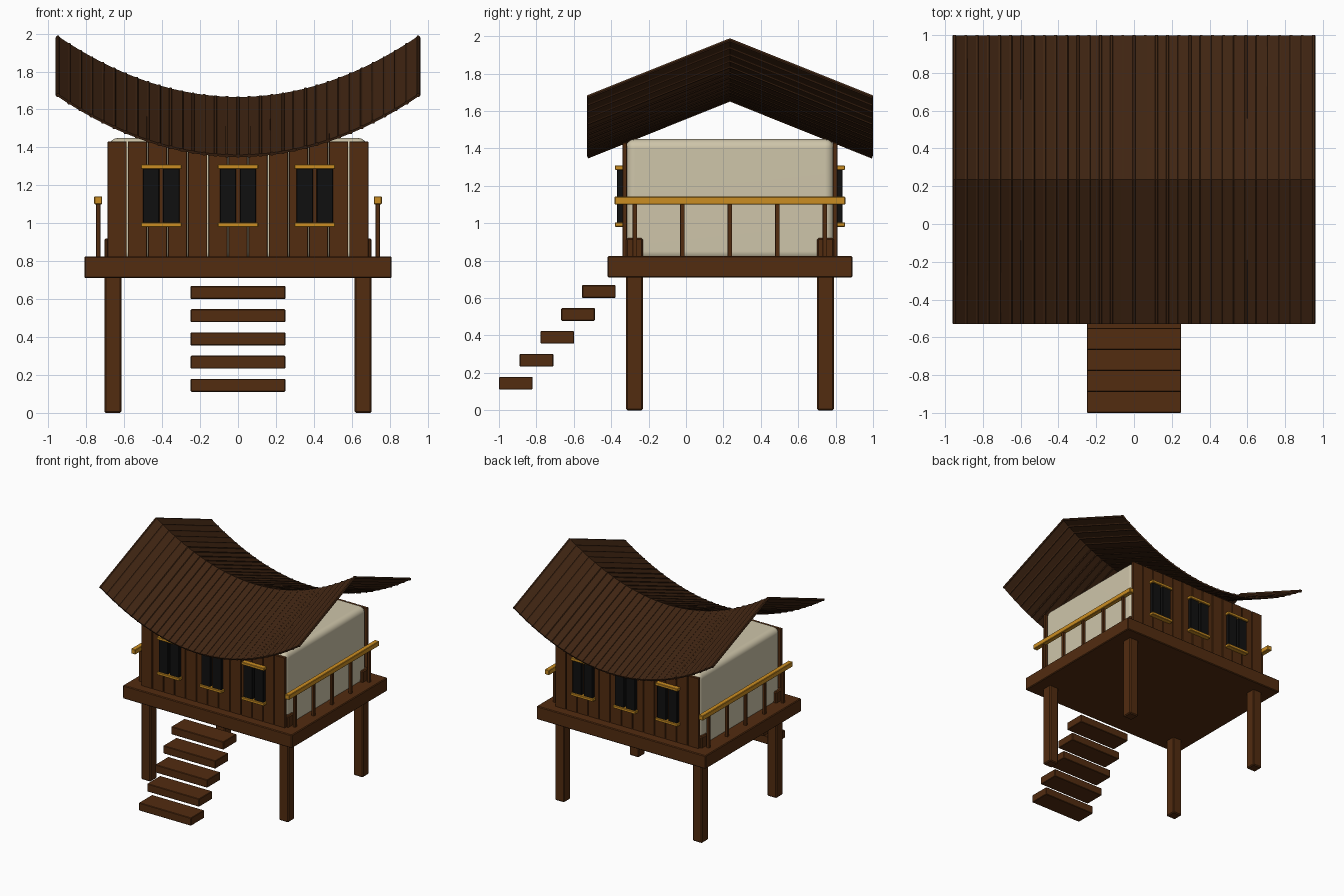
import bpy
import bmesh
from mathutils import Vector

cube = bpy.data.objects.get("Cube")
if cube:
    bpy.data.objects.remove(cube, do_unlink=True)


def material(name, r, g, b):
    m = bpy.data.materials.new(name)
    m.use_nodes = True
    m.diffuse_color = (r, g, b, 1)
    bsdf = m.node_tree.nodes["Principled BSDF"]
    bsdf.inputs["Base Color"].default_value = (r, g, b, 1)
    bsdf.inputs["Roughness"].default_value = 0.8
    return m


WOOD = material("brown_wood", 0.085, 0.025, 0.005)
THATCH = material("dark_roof_wood", 0.05, 0.018, 0.006)
PLASTER = material("cream_plaster", 0.62, 0.56, 0.40)
GOLD = material("golden_trim", 0.60, 0.27, 0.016)
GLASS = material("black_shutter", 0.005, 0.005, 0.005)

MID = 0.235  # y of the house centre line


def finish(bm, name, mat):
    mesh = bpy.data.meshes.new(name)
    bmesh.ops.recalc_face_normals(bm, faces=bm.faces)
    bm.to_mesh(mesh)
    bm.free()
    mesh.materials.append(mat)
    ob = bpy.data.objects.new(name, mesh)
    bpy.context.collection.objects.link(ob)
    return ob


def box(name, xs, ys, zs, mat, bevel=0.004, segments=1):
    """Box from its ranges along x, y and z, with softened edges."""
    bm = bmesh.new()
    bmesh.ops.create_cube(bm, size=1)
    for v in bm.verts:
        v.co = [r[0] if c < 0 else r[1] for c, r in zip(v.co, (xs, ys, zs))]
    if bevel:
        bmesh.ops.bevel(bm, geom=bm.edges[:], offset=bevel, segments=segments,
                        profile=0.5, affect='EDGES')
    return finish(bm, name, mat)


def span(centre, half):
    return (centre - half, centre + half)


# Deck, posts and house body
box("deck", span(0, 0.81), span(MID, 0.655), (0.71, 0.825), WOOD, 0.006)
for x in (-0.66, 0.66):
    for y in (MID - 0.51, MID + 0.51):
        box("post", span(x, 0.045), span(y, 0.045), (0, 0.92), WOOD, 0.008)
body = box("house_body", span(0, 0.682), span(MID, 0.558), (0.80, 1.45), PLASTER, 0.05, 4)
for poly in body.data.polygons:
    poly.use_smooth = True
body.modifiers.new("weighted", 'WEIGHTED_NORMAL')

# Plank walls and windows, front and back
PLANKS = 13
PITCH = 1.38 / PLANKS
for side, label in ((-1, "front"), (1, "back")):
    def depth(a, b):
        return tuple(sorted((MID + side * a, MID + side * b)))
    for i in range(PLANKS):
        x = (i - (PLANKS - 1) / 2) * PITCH
        box(label + "_wall_plank", span(x, PITCH / 2 - 0.003), depth(0.55, 0.575),
            (0.81, 1.43), WOOD, 0.002)
    for x in (-0.405, 0, 0.405):
        for s in (-1, 1):
            box(label + "_shutter", span(x + s * 0.053, 0.043), depth(0.57, 0.603),
                (0.99, 1.30), GLASS, 0.003)
        for z in (0.993, 1.297):
            box(label + "_window_bar", span(x, 0.107), depth(0.57, 0.615),
                span(z, 0.012), GOLD, 0.003)

# Side railings
for x in (-0.737, 0.737):
    box("handrail", span(x, 0.021), span(MID, 0.617), (1.10, 1.142), GOLD)
    for i in range(-2, 3):
        box("baluster", span(x, 0.012), span(MID + i * 0.254, 0.012), (0.81, 1.105), WOOD, 0.002)

# Floating stairs
for i in range(5):
    y, z = -0.91 + i * 0.111, 0.145 + i * 0.1225
    box("step", span(0, 0.25), span(y, 0.09), span(z, 0.034), WOOD)

# Saddle roof: a sagging sheet with round battens running down both slopes
HALF = 0.762
RIBS = 33


def roof_point(x, t):
    """t runs from -1 at the front eave, 0 at the ridge, to 1 at the back eave."""
    return Vector((x, MID + t * HALF, 1.66 + 0.354 * x * x - 0.305 * abs(t)))


rib_x = [-0.95 + 1.9 * i / (RIBS - 1) for i in range(RIBS)]
bm = bmesh.new()
rows = [[bm.verts.new(roof_point(x, t)) for t in (-1, 0, 1)] for x in rib_x]
for a, b in zip(rows, rows[1:]):
    for j in range(2):
        bm.faces.new((a[j], b[j], b[j + 1], a[j + 1]))
sheet = finish(bm, "roof_sheet", THATCH)
thick = sheet.modifiers.new("thickness", 'SOLIDIFY')
thick.thickness = 0.012
thick.offset = 0

curve = bpy.data.curves.new("roof_battens", 'CURVE')
curve.dimensions = '3D'
curve.bevel_depth = 0.011
curve.bevel_resolution = 1
curve.use_fill_caps = True
for x in rib_x:
    line = curve.splines.new('POLY')
    line.points.add(2)
    for p, t in zip(line.points, (-1, 0, 1)):
        p.co = (*roof_point(x, t), 1)
    line.use_smooth = False
curve.materials.append(THATCH)
bpy.context.collection.objects.link(bpy.data.objects.new("roof_battens", curve))
